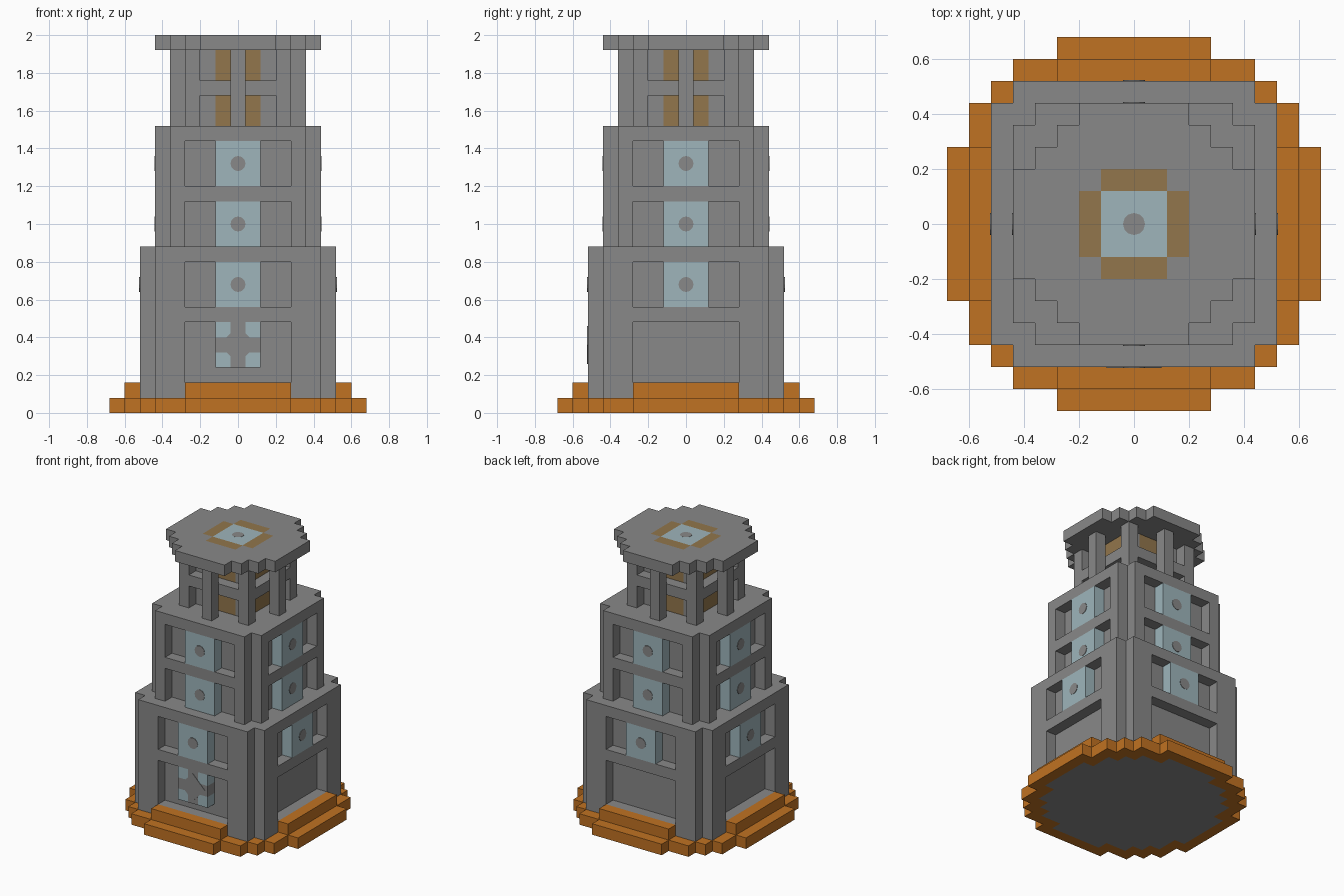
import bpy, bmesh, math
from mathutils import Matrix, Vector

U = 0.08  # block size

old = bpy.data.objects.get("Cube")
if old:
    bpy.data.objects.remove(old)


def make_material(name, rgb):
    m = bpy.data.materials.new(name)
    m.use_nodes = True
    m.diffuse_color = (*rgb, 1)
    m.node_tree.nodes["Principled BSDF"].inputs["Base Color"].default_value = (*rgb, 1)
    return m


MATS = {
    "stone": make_material("stone grey", (0.246, 0.246, 0.246)),
    "orange": make_material("orange", (0.527, 0.168, 0.016)),
    "glass": make_material("pale blue", (0.342, 0.462, 0.497)),
    "brown": make_material("brown", (0.287, 0.181, 0.072)),
}


def disc(*steps):
    """Stepped round footprint: union of mirrored rectangles of half sizes (a, b)."""
    r = range(-8, 9)
    return {(i, j) for i in r for j in r
            if any((abs(i) <= a and abs(j) <= b) or (abs(i) <= b and abs(j) <= a)
                   for a, b in steps)}


def stack(plan, levels, colour="stone"):
    return {(i, j, k): colour for i, j in plan for k in levels}


def far(c):
    return max(abs(c[0]), abs(c[1]))


def near(c):
    return min(abs(c[0]), abs(c[1]))


def carve(cells, edge, levels):
    """Cut a one block deep recess into all four sides."""
    return {c: m for c, m in cells.items()
            if not (far(c) == edge and near(c) <= 3 and c[2] in levels)}


def bays(plan, edge, levels):
    """Projecting window blocks on all four sides."""
    return stack({c for c in plan if far(c) == edge and near(c) <= 1}, levels, "glass")


parts = {}

# Base slab with an orange rim, and kerbs at the foot of each side
slab = stack(disc((8, 3), (7, 5), (6, 6)), [0], "orange")
slab.update(stack(disc((7, 2), (6, 4), (5, 5)), [0]))
parts["base_slab"] = slab
low_plan, mid_plan = disc((6, 5)), disc((5, 4))
parts["kerbs"] = stack({c for c in disc((7, 3)) if far(c) == 7}, [1], "orange")

# Two main tiers with recessed sides
low_open = [2, 3, 4, 5, 7, 8, 9]
mid_open = [11, 12, 13, 15, 16, 17]
parts["lower_tier"] = carve(stack(low_plan, range(1, 11)), 6, low_open)
parts["middle_tier"] = carve(stack(mid_plan, range(11, 19)), 5, mid_open)
parts["lower_windows"] = bays(low_plan, 6, low_open[4:])
parts["middle_windows"] = bays(mid_plan, 5, mid_open)

# Front door with glazed corners
parts["door"] = {(i, -6, k): "glass" if i and k != 4 else "stone"
                 for i in (-1, 0, 1) for k in (3, 4, 5)}

# Lantern room: core, ring beam and posts
core_plan = disc((2, 2))
panel = {c for c in core_plan if far(c) == 2 and near(c) <= 1}
core = stack(core_plan, range(19, 24))
core.update(stack(panel, range(19, 24), "brown"))
parts["lantern_core"] = core
corners = {c for c in disc((3, 3)) if near(c) == 3}
middles = {c for c in disc((4, 0)) if far(c) == 4}
parts["lantern_posts"] = stack(corners | middles, range(19, 24))
parts["ring_beam"] = stack({c for c in disc((3, 3)) if far(c) == 3} - corners, [21])

# Roof with a skylight pattern
roof = stack(disc((5, 2), (4, 3)), [24])
roof.update(stack(panel, [24], "brown"))
roof.update(stack(disc((1, 1)), [24], "glass"))
parts["roof"] = roof

solid = {c for cells in parts.values() for c in cells}


def finish(name, bm, colours):
    me = bpy.data.meshes.new(name)
    bm.to_mesh(me)
    bm.free()
    for c in colours:
        me.materials.append(MATS[c])
    ob = bpy.data.objects.new(name, me)
    bpy.context.collection.objects.link(ob)


def build_blocks(name, cells):
    """Skin the exposed sides of the blocks and merge flat areas."""
    colours = sorted(set(cells.values()))
    bm = bmesh.new()
    verts = {}

    def vert(p):
        key = tuple(round(2 * x) for x in p)
        if key not in verts:
            verts[key] = bm.verts.new((p.x * U, p.y * U, (p.z + 0.5) * U))
        return verts[key]

    for cell, colour in cells.items():
        centre = Vector(cell)
        for axis in range(3):
            for sign in (-1, 1):
                n = Vector((0, 0, 0))
                n[axis] = sign
                if tuple(int(x) for x in centre + n) in solid:
                    continue
                a = Vector((n.y, n.z, n.x)) / 2
                b = n.cross(a)
                mid = centre + n / 2
                f = bm.faces.new([vert(mid + d) for d in (a + b, b - a, -a - b, a - b)])
                f.normal_update()
                if f.normal.dot(n) < 0:
                    f.normal_flip()
                f.material_index = colours.index(colour)
    bmesh.ops.dissolve_limit(bm, angle_limit=0.01, verts=bm.verts, edges=bm.edges,
                             delimit={"MATERIAL"})
    finish(name, bm, colours)


for part_name, part_cells in parts.items():
    build_blocks(part_name, part_cells)


def plates(name, spots, radius, sides):
    """Thin grey plates, each given by a position and a facing rotation."""
    bm = bmesh.new()
    for m in spots:
        bmesh.ops.create_cone(bm, cap_ends=True, segments=sides, radius1=radius,
                              radius2=radius, depth=0.006, matrix=m)
    finish(name, bm, ["stone"])


def on_side(turn, edge, level):
    return (Matrix.Rotation(turn * math.pi / 2, 4, "Z")
            @ Matrix.Translation((0, -(edge + 0.5) * U, (level + 0.5) * U))
            @ Matrix.Rotation(math.pi / 2, 4, "X"))


# Round bosses on the windows and skylight, and the door centre
plates("window_bosses", [on_side(t, e, k) for t in range(4)
                         for e, k in ((6, 8), (5, 12), (5, 16))], 0.04, 12)
plates("skylight_boss", [Matrix.Translation((0, 0, 25 * U - 0.002))], 0.04, 12)
plates("door_centre", [on_side(0, 6, 4)], 0.1, 4)
